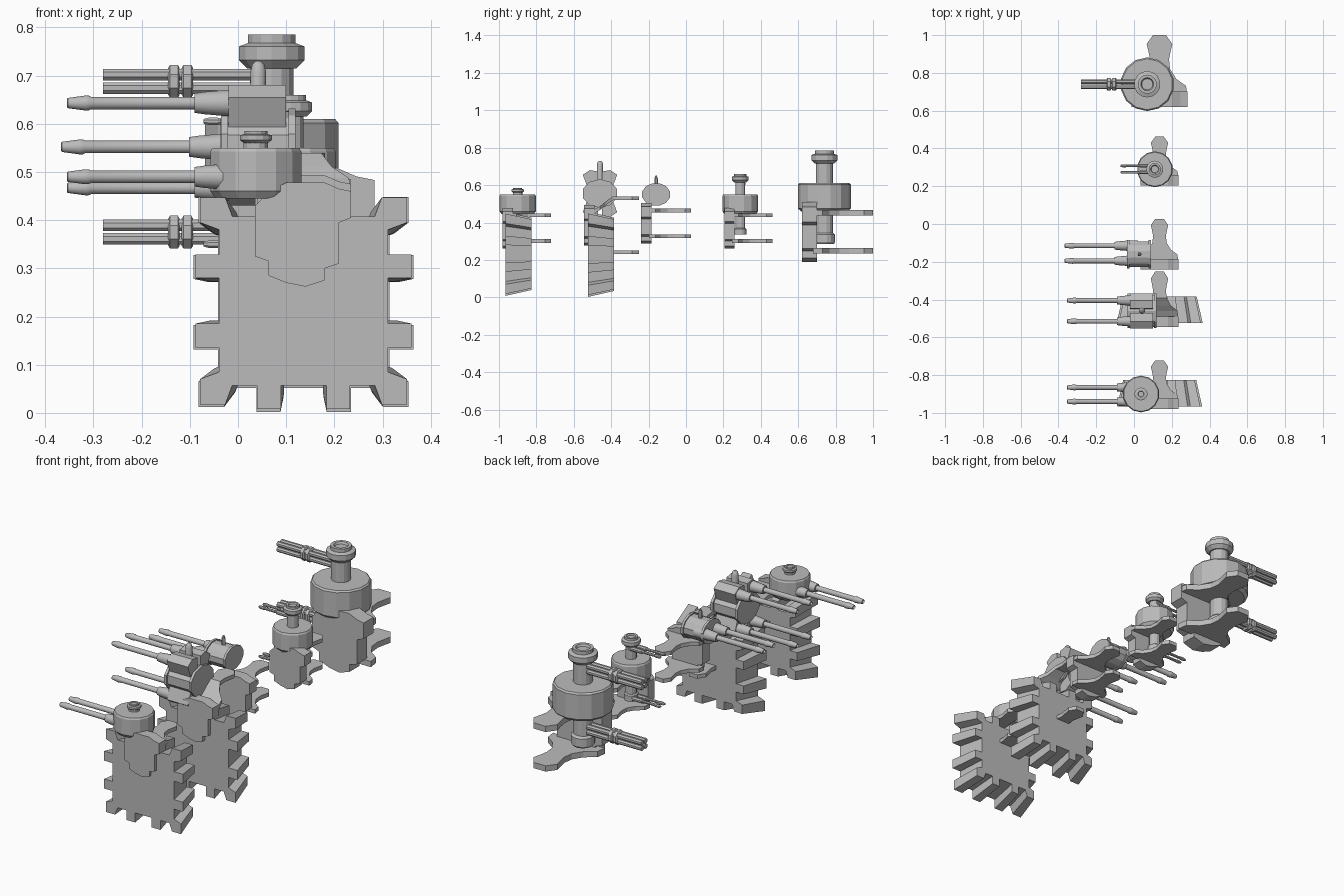
import bpy, bmesh, math
from mathutils import Vector, Matrix

cube = bpy.data.objects.get("Cube")
if cube:
    bpy.data.objects.remove(cube, do_unlink=True)

grey = bpy.data.materials.new("plain_grey")
grey.use_nodes = True
grey.diffuse_color = (0.5, 0.5, 0.5, 1)
grey.node_tree.nodes["Principled BSDF"].inputs["Base Color"].default_value = (0.5, 0.5, 0.5, 1)


def finish(name, bm, angle=0):
    bmesh.ops.recalc_face_normals(bm, faces=bm.faces)
    mesh = bpy.data.meshes.new(name)
    bm.to_mesh(mesh)
    bm.free()
    mesh.materials.append(grey)
    ob = bpy.data.objects.new(name, mesh)
    bpy.context.collection.objects.link(ob)
    if angle:
        bpy.ops.object.select_all(action="DESELECT")
        ob.select_set(True)
        bpy.context.view_layer.objects.active = ob
        bpy.ops.object.shade_smooth_by_angle(angle=math.radians(angle))
    return ob


def loft(name, rings, angle=0):
    """Skin a list of equal rings and cap both ends."""
    bm = bmesh.new()
    rows = [[bm.verts.new(p) for p in ring] for ring in rings]
    n = len(rows[0])
    for a, b in zip(rows, rows[1:]):
        for i in range(n):
            j = (i + 1) % n
            bm.faces.new((a[i], a[j], b[j], b[i]))
    bm.faces.new(rows[0])
    bm.faces.new(rows[-1])
    return finish(name, bm, angle)


def turned(name, origin, profile, axis="Z", sides=12, squash=1.0, angle=0):
    """Turn a (radius, distance) profile around the x or z axis."""
    rings = []
    for r, t in profile:
        ring = []
        for k in range(sides):
            a = 2 * math.pi * (k + 0.5) / sides
            u, v = r * math.cos(a), r * math.sin(a) * squash
            ring.append(Vector(origin) + Vector((t, u, v) if axis == "X" else (u, v, t)))
        rings.append(ring)
    return loft(name, rings, angle)


# Mounting bracket outline around its centre, in x and z
SHIELD = [(-.07, .09), (-.035, .108), (.045, .108), (.075, .095), (.1, .09), (.1, .035),
          (.075, .025), (.075, -.06), (.045, -.07), (.045, -.095), (.005, -.108),
          (-.035, -.1), (-.072, -.085), (-.072, -.055), (-.1, -.045), (-.1, .06)]
# Half width of a bracket arm along its length
ARM = [(.04, .1), (.075, .095), (.1, .06), (.135, .038), (.17, .034), (.2, .04), (.225, .046), (.257, .023)]


def bracket(prefix, y, z, scale=1.0, reach=1.0, lift=0.0):
    x = .135
    loft(prefix + "_shield", [[(x + u * scale, y + d * scale, z + v * scale) for u, v in SHIELD]
                              for d in (0, .055)])
    for side, label in ((1, "upper"), (-1, "lower")):
        rings = []
        for d, half in ARM:
            rise = lift * min(1, max(0, (d - .05) / .08))
            h = z + side * (.069 * scale + rise)
            w, t, yy = half * scale, .01 * scale, y + d * scale * reach
            rings.append([(x - w, yy, h - t), (x + w, yy, h - t), (x + w, yy, h + t), (x - w, yy, h + t)])
        loft(f"{prefix}_{label}_arm", rings)


# Toothed wall outline, one quarter turned four times
QUARTER = [(.178, -.15), (.178, -.098), (.228, -.098), (.228, -.048), (.178, -.048),
           (.178, .048), (.228, .048), (.228, .098), (.178, .098), (.178, .15),
           (.218, .165), (.218, .218), (.165, .218)]


def toothed_wall(name, y, z, scale):
    outline = []
    for k in range(4):
        turn = Matrix.Rotation(k * math.pi / 2, 2)
        outline += [turn @ Vector(p) for p in QUARTER]
    loft(name, [[(.136 + p.x * s, y + d, z + p.y * s) for p in outline]
                for d, s in ((0, scale), (.14, scale * .86))])


def cannon(name, tip, y, z, inner):
    """Barrel with a flared muzzle and a thick sleeve, pointing to -x."""
    length = inner - tip
    turned(name, (tip, y, z),
           [(.006, .015), (.009, 0), (.011, .002), (.016, .038), (.016, .045), (.0135, .05), (.0135, .265),
            (.021, .265), (.024, .285), (.028, .33), (.028, length)], "X", 12, angle=35)


def gatling(name, tip, y, z, inner):
    """Cluster of four tubes held by two clamps."""
    for i, dy in enumerate((-.014, .014)):
        for j, dz in enumerate((-.014, .014)):
            turned(f"{name}_tube_{i}{j}", (tip, y + dy, z + dz), [(.013, 0), (.013, inner - tip)], "X", 8)
    for k, start in enumerate((.135, .163)):
        turned(f"{name}_clamp_{k}", (tip + start, y, z),
               [(.03, 0), (.037, .004), (.037, .02), (.03, .024)], "X", 8)


def drum(name, x, y, r, low, high):
    turned(name, (x, y, 0), [(r * .88, low), (r, low + .015), (r, high - .008), (r * .95, high)], sides=14)


def cap(name, x, y, r, low, high):
    h = high - low
    turned(name, (x, y, low), [(r * .75, 0), (r, h * .25), (r, h * .65), (r * .72, h * .75), (r * .72, h),
                               (r * .5, h), (r * .42, h * .85), (r * .2, h * .85)], sides=14)


# Front round turret with twin cannons
toothed_wall("front_wall", -.965, .2325, .985)
bracket("front_bracket", -.98, .37)
drum("front_drum", .037, -.9, .097, .445, .55)
turned("front_neck", (.037, -.9, 0), [(.026, .54), (.026, .575)])
cap("front_cap", .037, -.9, .034, .56, .585)
for i, y in enumerate((-.94, -.865)):
    cannon(f"front_cannon_{i}", -.355, y, .49, 0)

# Quad cannon turret on a sideways drum
toothed_wall("second_wall", -.525, .23, 1.0)
bracket("second_bracket", -.545, .385, 1.0, 1.14, .075)
quad_y, quad_z = -.46, .555
turned("quad_drum", (0, quad_y, quad_z), [(.088, -.025), (.088, .11)], "X", 10, .8)
for i, x in enumerate((-.035, .105)):
    turned(f"quad_flange_{i}", (x, quad_y, quad_z), [(.096, 0), (.096, .014)], "X", 10, .8)
for i, sy in enumerate((-1, 1)):
    for j, sz in enumerate((-1, 1)):
        gy, gz = quad_y + sy * .055, quad_z + sz * .088
        cannon(f"quad_cannon_{i}{j}", -.355, gy, gz, .02)
        ring = [(quad_y + sy * .01, quad_z + sz * .03), (quad_y + sy * .012, quad_z + sz * .118),
                (quad_y + sy * .055, quad_z + sz * .125), (quad_y + sy * .092, quad_z + sz * .1),
                (quad_y + sy * .065, quad_z + sz * .03)]
        loft(f"quad_housing_{i}{j}", [[(x, a, b) for a, b in ring] for x in (-.02, .1)])
turned("quad_sight", (.042, quad_y, 0), [(.017, .6), (.017, .708), (.013, .723), (.006, .73)], sides=10, angle=35)

# Twin cannon turret on a sideways drum
bracket("third_bracket", -.24, .395, 1.0, 1.04)
turned("twin_drum", (0, -.16, .55), [(.07, -.03), (.07, .085)], "X", 12, .8)
for i, x in enumerate((-.036, .078)):
    turned(f"twin_flange_{i}", (x, -.16, .55), [(.077, 0), (.077, .012)], "X", 12, .8)
for i, y in enumerate((-.195, -.115)):
    cannon(f"twin_cannon_{i}", -.367, y, .552, .02)
turned("twin_sight", (.03, -.16, 0), [(.01, .6), (.01, .635), (.004, .65)], sides=8, angle=35)

# Small round turret with upper and lower thin guns
bracket("fourth_bracket", .205, .37)
drum("small_drum", .11, .29, .095, .445, .55)
turned("small_column", (.11, .29, 0), [(.034, .335), (.034, .365), (.027, .37), (.027, .63)])
cap("small_cap", .11, .29, .045, .615, .66)
for label, z in (("upper", .605), ("lower", .35)):
    for i, y in enumerate((.274, .308)):
        turned(f"small_{label}_gun_{i}", (-.072, y, z),
               [(.005, 0), (.0085, .012), (.0085, .03), (.007, .032), (.007, .1), (.011, .105), (.011, .19)], "X", 8)

# Large round turret with upper and lower rotary guns
bracket("rear_bracket", .62, .35, 1.48)
drum("rear_drum", .07, .74, .142, .46, .61)
turned("rear_column", (.07, .74, 0), [(.05, .285), (.057, .295), (.057, .335), (.046, .345), (.046, .73)], sides=14)
cap("rear_cap", .07, .74, .07, .715, .785)
for label, z in (("upper", .688), ("lower", .375)):
    gatling(f"rear_{label}_gun", -.28, .74, z, .05)
